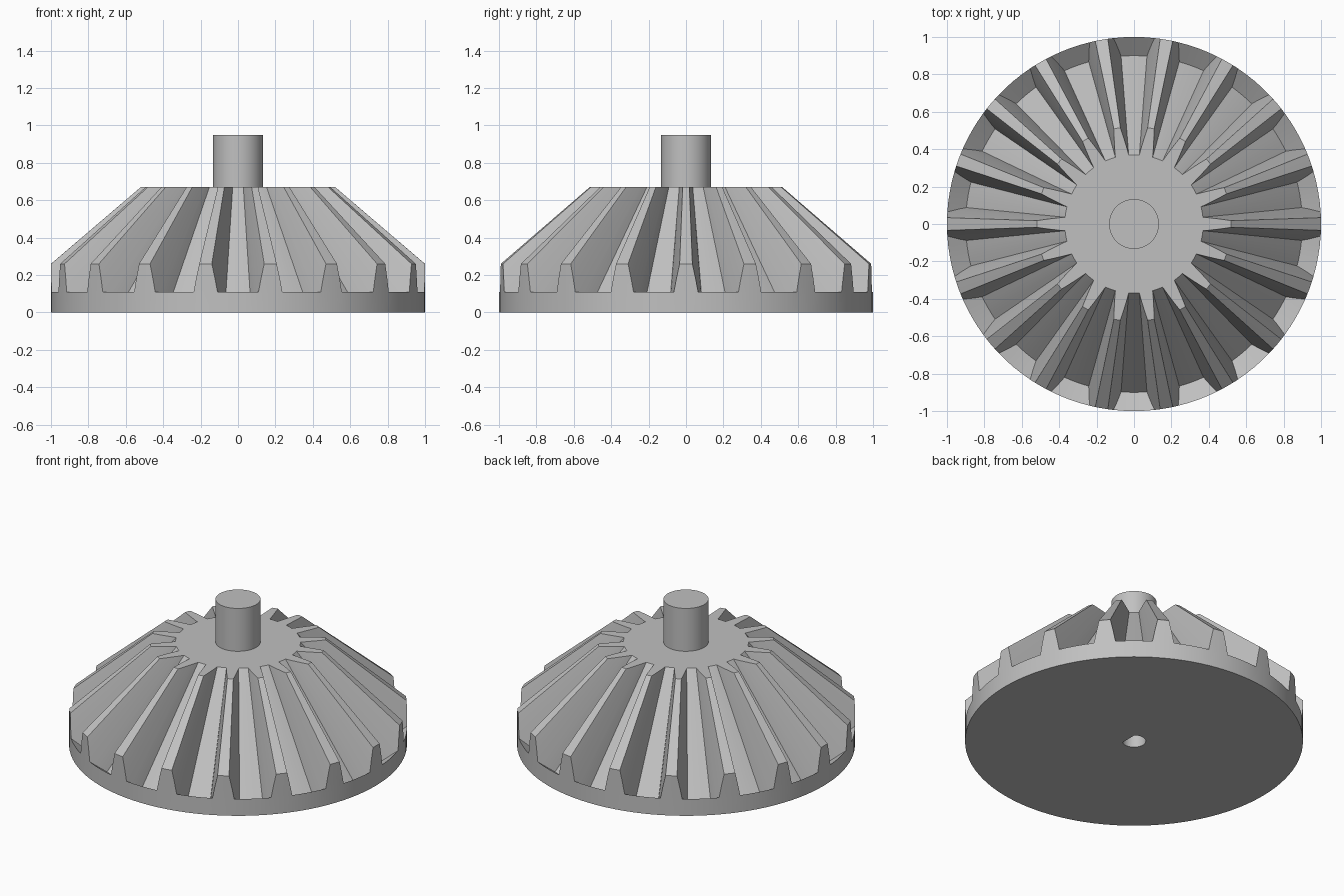
import bpy, bmesh
from math import sin, cos, radians, pi, acos, asin

if "Cube" in bpy.data.objects:
    bpy.data.objects.remove(bpy.data.objects["Cube"])

TEETH = 18
PITCH = 2 * pi / TEETH
APEX = 1.114       # height where all tooth lines meet
TOP = 0.67
RIM = 0.11         # rim height in the gaps
HUB_R = 0.133
BORE_R, FLAT_X, BORE_TOP = 0.07, 0.043, 0.55

grey = bpy.data.materials.new("grey metal")
grey.use_nodes = True
colour = (0.53, 0.53, 0.53, 1)
grey.diffuse_color = colour
grey.node_tree.nodes["Principled BSDF"].inputs["Base Color"].default_value = colour


def finish(bm, name):
    bmesh.ops.remove_doubles(bm, verts=bm.verts, dist=1e-5)
    bmesh.ops.recalc_face_normals(bm, faces=bm.faces)
    mesh = bpy.data.meshes.new(name)
    bm.to_mesh(mesh)
    bm.free()
    obj = bpy.data.objects.new(name, mesh)
    mesh.materials.append(grey)
    bpy.context.collection.objects.link(obj)
    bpy.ops.object.select_all(action="DESELECT")
    obj.select_set(True)
    bpy.context.view_layer.objects.active = obj
    bpy.ops.object.shade_smooth_by_angle(angle=radians(28))
    return obj


def spread(a, b, n):
    return [a + (b - a) * i / n for i in range(n + 1)]


def outer(slope):
    """Radius and height of a tooth line where it meets the rim or back cone."""
    r = min(1, (APEX - RIM + 0.76) / (slope + 0.76))
    return r, APEX - slope * r


def inner(slope):
    return (APEX - TOP) / slope, TOP


def point(rz, angle):
    return (rz[0] * cos(angle), rz[0] * sin(angle), rz[1])


# Tooth gap section: slope of each line to the apex, and half angle of the gap
section = [(0.854, 8.05), (0.93, 7.1), (1.004, 6.3), (1.07, 5.6), (1.135, 4.95), (1.2, 4.4)]
section = [(s, radians(a)) for s, a in section]
at_rim = 2

bm = bmesh.new()


def strip(rz_a, angles_a, rz_b, angles_b):
    """Row of quads between two arcs."""
    va = [bm.verts.new(point(rz_a, a)) for a in angles_a]
    vb = [bm.verts.new(point(rz_b, a)) for a in angles_b]
    for i in range(len(va) - 1):
        bm.faces.new((va[i], va[i + 1], vb[i + 1], vb[i]))


top_outline, rim_angles = [], []
for k in range(TEETH):
    mid = (k + 0.5) * PITCH

    def gap(half):
        return spread(mid - half, mid + half, 4)

    def tooth(half):
        return spread(mid + half, mid + PITCH - half, 2)

    for i, ((s, a), (s2, a2)) in enumerate(zip(section, section[1:])):
        # Flanks on both sides of the gap
        for side in (-1, 1):
            corners = [point(outer(s), mid + side * a), point(outer(s2), mid + side * a2),
                       point(inner(s2), mid + side * a2), point(inner(s), mid + side * a)]
            bm.faces.new([bm.verts.new(c) for c in corners])
        # Tooth end above the rim, back cone below it
        across = tooth if i < at_rim else gap
        strip(outer(s), across(a), outer(s2), across(a2))
    # Gap floor and tooth crest
    s, a = section[-1]
    strip(outer(s), gap(a), inner(s), gap(a))
    s0, a0 = section[0]
    strip(outer(s0), tooth(a0), inner(s0), tooth(a0))
    # Outline of the top plate: down one flank, along the floor, up, over the crest
    top_outline += [point(inner(s), mid - a) for s, a in section[:-1]]
    top_outline += [point(inner(s), x) for x in gap(a)]
    top_outline += [point(inner(s), mid + a) for s, a in reversed(section[:-1])]
    top_outline.append(point(inner(s0), tooth(a0)[1]))
    rim_angles += gap(section[at_rim][1]) + [tooth(section[at_rim][1])[1]]

bm.faces.new([bm.verts.new(p) for p in top_outline])

# Rim band
closed = rim_angles + rim_angles[:1]
strip((1, 0), closed, outer(section[at_rim][0]), closed)

# Blind bore with a flat on one side
start = acos(FLAT_X / BORE_R)
bore = spread(start, 2 * pi - start, 24)
low = [bm.verts.new(point((BORE_R, 0), a)) for a in bore]
high = [bm.verts.new(point((BORE_R, BORE_TOP), a)) for a in bore]
for i in range(len(bore)):
    j = (i + 1) % len(bore)
    bm.faces.new((low[i], low[j], high[j], high[i]))
bm.faces.new(high)

# Underside around the bore
bmesh.ops.remove_doubles(bm, verts=bm.verts, dist=1e-5)
edges = [e for e in bm.edges if e.is_boundary and all(abs(v.co.z) < 1e-6 for v in e.verts)]
bmesh.ops.triangle_fill(bm, edges=edges, use_beauty=True, normal=(0, 0, -1))
finish(bm, "bevel_gear_body")

# Hub
bm = bmesh.new()
bmesh.ops.create_cone(bm, cap_ends=True, segments=64, radius1=HUB_R, radius2=HUB_R, depth=0.33)
bmesh.ops.translate(bm, verts=bm.verts, vec=(0, 0, 0.95 - 0.165))
finish(bm, "hub")
